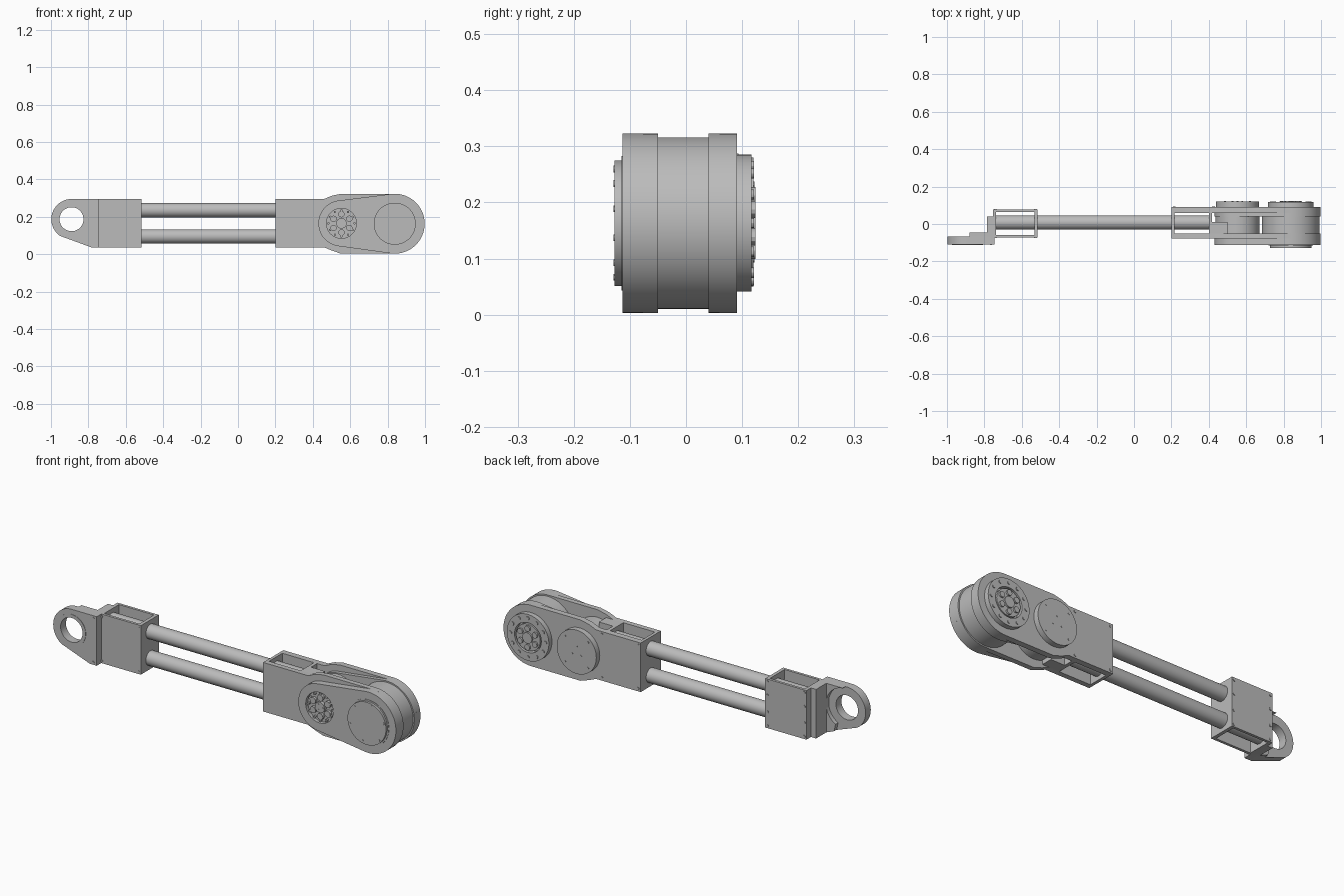
import bpy, bmesh, math
from math import cos, sin, radians

cube = bpy.data.objects.get("Cube")
if cube:
    bpy.data.objects.remove(cube, do_unlink=True)

grey = bpy.data.materials.new("machined grey")
grey.use_nodes = True
grey.diffuse_color = (0.5, 0.5, 0.5, 1)
grey.node_tree.nodes["Principled BSDF"].inputs["Base Color"].default_value = grey.diffuse_color

parts = []
BOT, TOP = 0.037, 0.295          # height range of the square brackets
ELBOW, MOTOR = (0.838, 0.163), (0.553, 0.165)
LUG = (-0.89, 0.187)


def arc(c, r, a0, a1, n=48):
    """Points along an arc in the x-z plane, angles in degrees."""
    return [(c[0] + r * cos(radians(a0 + (a1 - a0) * i / n)),
             c[1] + r * sin(radians(a0 + (a1 - a0) * i / n))) for i in range(n + 1)]


def prism(name, outline, y0, y1):
    """Extrude an x-z outline from y0 to y1."""
    bm = bmesh.new()
    face = bm.faces.new([bm.verts.new((x, y0, z)) for x, z in outline])
    ext = bmesh.ops.extrude_face_region(bm, geom=[face])
    verts = [v for v in ext["geom"] if isinstance(v, bmesh.types.BMVert)]
    bmesh.ops.translate(bm, verts=verts, vec=(0, y1 - y0, 0))
    bmesh.ops.recalc_face_normals(bm, faces=bm.faces)
    mesh = bpy.data.meshes.new(name)
    bm.to_mesh(mesh)
    bm.free()
    mesh.materials.append(grey)
    ob = bpy.data.objects.new(name, mesh)
    bpy.context.collection.objects.link(ob)
    parts.append(ob)
    return ob


def box(name, x0, x1, y0, y1, z0=BOT, z1=TOP):
    return prism(name, [(x0, z0), (x1, z0), (x1, z1), (x0, z1)], y0, y1)


def disc(name, c, r, y0, y1, n=64):
    return prism(name, arc(c, r, 0, 360 - 360 / n, n - 1), y0, y1)


def bolts(name, c, ring, r, count, y0, y1, start=0):
    for i in range(count):
        a = radians(start + 360 * i / count)
        disc(name, (c[0] + ring * cos(a), c[1] + ring * sin(a)), r, y0, y1, 12)


def cut(ob, cutter):
    """Subtract the cutter, then remove it."""
    mod = ob.modifiers.new("cut", "BOOLEAN")
    mod.operation, mod.solver, mod.object = "DIFFERENCE", "EXACT", cutter
    bpy.context.view_layer.objects.active = ob
    bpy.ops.object.modifier_apply(modifier=mod.name)
    parts.remove(cutter)
    bpy.data.objects.remove(cutter, do_unlink=True)


# Mounting lug with a round eye and a scooped second layer
lug_outline = arc(LUG, 0.108, 90, 236) + [(-0.785, BOT), (-0.745, BOT), (-0.745, TOP)]
lug = prism("mounting_lug", lug_outline, -0.11, -0.067)
cut(lug, disc("eye_cutter", LUG, 0.064, -0.2, 0.1))
lip = prism("lug_eye_lip", arc(LUG, 0.082, 0, 354, 59), -0.112, -0.11)
cut(lip, disc("lip_cutter", LUG, 0.064, -0.2, 0.1))
web = prism("lug_web", [(-0.88, TOP), (-0.83, 0.055), (-0.785, BOT), (-0.76, BOT), (-0.76, TOP)],
            -0.067, -0.045)
cut(web, disc("web_cutter", LUG, 0.107, -0.2, 0.1))
box("lug_end_plate", -0.785, -0.745, -0.067, 0.04)

# Wrist bracket: an open-ended box around the tubes
box("wrist_front_plate", -0.755, -0.515, -0.072, -0.058)
box("wrist_back_plate", -0.755, -0.515, 0.063, 0.077)
for name, x in (("wrist_outer_wall", -0.755), ("wrist_inner_wall", -0.533)):
    box(name, x, x + 0.018, -0.058, 0.063)
for z in (0.05, 0.123, 0.209, 0.282):
    for x in (-0.742, -0.528):
        disc("wrist_back_bolt", (x, z), 0.007, 0.077, 0.08, 12)
for z in (0.05, 0.282):
    for x in (-0.765, -0.742, -0.528):
        y = -0.11 if x < -0.75 else -0.072
        disc("wrist_front_bolt", (x, z), 0.006, y - 0.002, y, 12)

# Twin tubes
for name, z in (("upper_tube", 0.235), ("lower_tube", 0.095)):
    bpy.ops.mesh.primitive_cylinder_add(vertices=48, radius=0.038, depth=1.15,
                                        location=(-0.17, 0.008, z), rotation=(0, math.pi / 2, 0))
    tube = bpy.context.object
    tube.name = name
    tube.data.materials.append(grey)
    parts.append(tube)

# Elbow side plates: square at the tubes, widening to a round end
R = 0.16
plate = ([(0.2, BOT), (0.46, BOT), (0.5, 0.02), (0.55, ELBOW[1] - R)]
         + arc(ELBOW, R, -90, 90) + [(0.55, ELBOW[1] + R), (0.5, 0.312), (0.46, TOP), (0.2, TOP)])
prism("elbow_front_plate", plate, -0.077, -0.05)
prism("elbow_back_plate", plate, 0.06, 0.091)

# Tapered pads joining the motor circle to the elbow circle
r = 0.123
phi = 90 + math.degrees(math.asin((R - r) / (ELBOW[0] - MOTOR[0])))
pad = arc(ELBOW, R, -phi, phi) + arc(MOTOR, r, phi, 360 - phi)
front_pad = prism("front_pad", pad, -0.113, -0.077)
cut(front_pad, disc("hub_cutter", MOTOR, 0.08, -0.2, -0.095))
prism("back_inner_pad", pad, 0.04, 0.06)

# Elbow bracket walls between the plates
box("elbow_inner_wall", 0.2, 0.216, -0.05, 0.06)
box("elbow_outer_wall", 0.4, 0.418, -0.05, 0.06)
box("elbow_block", 0.418, 0.5, -0.05, 0.01)
for x in (0.215, 0.425):
    for z in (0.052, 0.28):
        disc("elbow_back_bolt", (x, z), 0.007, 0.091, 0.094, 12)

# Motor drum with a plain cap behind and an output hub in front
disc("motor_drum", MOTOR, 0.118, -0.05, 0.06)
disc("motor_back_cap", MOTOR, 0.115, 0.091, 0.12)
bolts("motor_cap_bolt", MOTOR, 0.095, 0.005, 4, 0.12, 0.122, 45)
bolts("motor_cap_bolt", MOTOR, 0.03, 0.005, 3, 0.12, 0.122, 90)
disc("output_hub", MOTOR, 0.028, -0.111, -0.095, 32)
bolts("output_hub_lug", MOTOR, 0.049, 0.017, 6, -0.109, -0.095, 30)
bolts("output_hub_bolt", MOTOR, 0.07, 0.006, 12, -0.109, -0.095)
bolts("output_hub_pin", MOTOR, 0.016, 0.005, 3, -0.113, -0.111)

# Elbow drum with a plain cap in front and a bolted bearing behind
disc("elbow_drum", ELBOW, 0.153, -0.05, 0.04, 96)
disc("elbow_front_cap", ELBOW, 0.112, -0.127, -0.113)
disc("elbow_cap_flange", ELBOW, 0.12, -0.115, -0.113)
bolts("elbow_cap_bolt", ELBOW, 0.1, 0.006, 6, -0.129, -0.127, 15)
ring = disc("bearing_ring", ELBOW, 0.122, 0.091, 0.117)
cut(ring, disc("ring_cutter", ELBOW, 0.078, 0.08, 0.15))
bolts("bearing_bolt", ELBOW, 0.102, 0.009, 12, 0.117, 0.121)
disc("bearing_hub", ELBOW, 0.07, 0.091, 0.115)
disc("bearing_hub_centre", ELBOW, 0.028, 0.115, 0.124, 32)
bolts("bearing_hub_lug", ELBOW, 0.049, 0.015, 6, 0.115, 0.124, 30)

# Smooth the round walls, keep the corners crisp
bpy.ops.object.select_all(action="DESELECT")
for ob in parts:
    ob.select_set(True)
bpy.context.view_layer.objects.active = parts[0]
bpy.ops.object.shade_smooth_by_angle(angle=radians(30))
